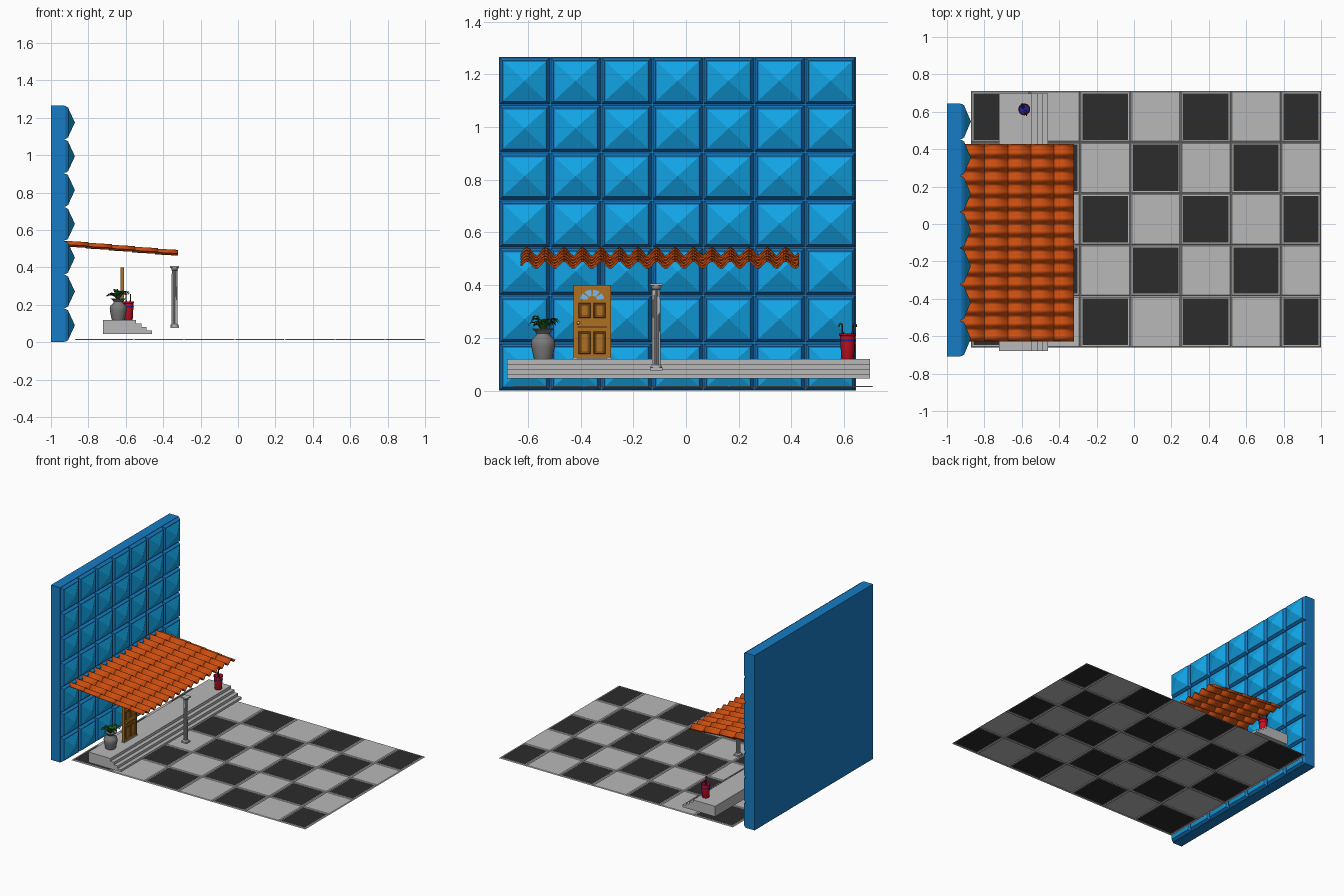
import bpy, bmesh, math, random
from mathutils import Vector

if "Cube" in bpy.data.objects:
    bpy.data.objects.remove(bpy.data.objects["Cube"])

random.seed(4)
rad = math.radians


def mat(name, r, g, b):
    m = bpy.data.materials.new(name)
    m.diffuse_color = (r, g, b, 1)
    m.use_nodes = True
    m.node_tree.nodes["Principled BSDF"].inputs["Base Color"].default_value = m.diffuse_color
    return m


BLUE = mat("wall_blue", 0.008, 0.2, 0.55)
SKY = mat("tile_blue", 0.006, 0.38, 0.8)
BLACK = mat("floor_black", 0.025, 0.025, 0.025)
CLAY = mat("clay", 0.6, 0.075, 0.005)
WOOD = mat("wood", 0.42, 0.16, 0.015)
DARKWOOD = mat("dark_wood", 0.2, 0.07, 0.01)
GLASS = mat("glass", 0.2, 0.5, 0.85)
BRASS = mat("brass", 0.75, 0.5, 0.1)
LEAF = mat("leaf_green", 0.015, 0.09, 0.015)
RED = mat("red", 0.6, 0.005, 0.015)
NAVY = mat("navy", 0.015, 0.015, 0.3)
BROWN = mat("handle_brown", 0.1, 0.03, 0.015)
GREY = mat("stone_grey", 0.48, 0.48, 0.48)
VASE = mat("vase_grey", 0.2, 0.2, 0.2)


def finish(name, bm, mats, smooth=None, fix=True):
    if fix:
        bmesh.ops.recalc_face_normals(bm, faces=bm.faces)
    me = bpy.data.meshes.new(name)
    bm.to_mesh(me)
    bm.free()
    for m in mats:
        me.materials.append(m)
    ob = bpy.data.objects.new(name, me)
    bpy.context.collection.objects.link(ob)
    if smooth:
        bpy.ops.object.select_all(action='DESELECT')
        ob.select_set(True)
        bpy.context.view_layer.objects.active = ob
        bpy.ops.object.shade_smooth_by_angle(angle=rad(smooth))
    return ob


def prism(name, pts, lo, hi, m, axis):
    """Extrude a polygon: axis x takes (y, z) points, axis y takes (x, z)."""
    bm = bmesh.new()
    f = bm.faces.new([bm.verts.new((lo, a, b) if axis == 'x' else (a, lo, b)) for a, b in pts])
    new = bmesh.ops.extrude_face_region(bm, geom=[f])['geom']
    d = Vector((hi - lo, 0, 0)) if axis == 'x' else Vector((0, hi - lo, 0))
    bmesh.ops.translate(bm, vec=d, verts=[v for v in new if isinstance(v, bmesh.types.BMVert)])
    return finish(name, bm, [m])


def box(name, x0, x1, y0, y1, z0, z1, m):
    return prism(name, [(y0, z0), (y1, z0), (y1, z1), (y0, z1)], x0, x1, m, 'x')


def nested(bm, a0, a1, b0, b1, steps, place, mats):
    """Nested rectangles, each step is (inset, height); a raised tile."""
    rings = []
    for i, h in steps:
        cs = [(a0 + i, b0 + i), (a1 - i, b0 + i), (a1 - i, b1 - i), (a0 + i, b1 - i)]
        rings.append([bm.verts.new(place(a, b, h)) for a, b in cs])
    for k in range(len(rings) - 1):
        for j in range(4):
            n = (j + 1) % 4
            f = bm.faces.new((rings[k][j], rings[k][n], rings[k + 1][n], rings[k + 1][j]))
            f.material_index = mats[k]
    f = bm.faces.new(rings[-1])
    f.material_index = mats[-1]
    return f


def lathe(name, prof, cx, cy, m, n=24, flute=0.0, smooth=40):
    bm = bmesh.new()
    rings = []
    for r, z in prof:
        rr = [r * (1 - (flute if k % 2 else 0)) for k in range(n)]
        rings.append([bm.verts.new((cx + rr[k] * math.cos(k * math.tau / n),
                                    cy + rr[k] * math.sin(k * math.tau / n), z)) for k in range(n)])
    for a, b in zip(rings, rings[1:]):
        for k in range(n):
            bm.faces.new((a[k], a[(k + 1) % n], b[(k + 1) % n], b[k]))
    bm.faces.new(rings[0])
    bm.faces.new(rings[-1])
    return finish(name, bm, [m], smooth)


def tube(name, pts, radii, m):
    cu = bpy.data.curves.new(name, 'CURVE')
    cu.dimensions = '3D'
    cu.bevel_depth = 1
    cu.bevel_resolution = 2
    cu.use_fill_caps = True
    sp = cu.splines.new('POLY')
    sp.points.add(len(pts) - 1)
    for p, c, r in zip(sp.points, pts, radii):
        p.co = (*c, 1)
        p.radius = r
    cu.materials.append(m)
    ob = bpy.data.objects.new(name, cu)
    bpy.context.collection.objects.link(ob)
    bpy.ops.object.select_all(action='DESELECT')
    ob.select_set(True)
    bpy.context.view_layer.objects.active = ob
    bpy.ops.object.convert(target='MESH')


# Wall: slab and 7 x 7 pyramid tiles
Y0, Y1, H = -0.709, 0.645, 1.265
box("wall_slab", -1, -0.927, Y0, Y1, 0, H, BLUE)
bm = bmesh.new()
py, pz = (Y1 - Y0) / 7, H / 7
for i in range(7):
    for j in range(7):
        y, z = Y0 + i * py, j * pz
        f = nested(bm, y, y + py, z, z + pz,
                   [(0.003, -0.935), (0.003, -0.921), (0.013, -0.905), (0.019, -0.905)],
                   lambda a, b, h: (h, a, b), [0, 0, 0, 1])
        tip = bmesh.ops.poke(bm, faces=[f])['verts'][0]
        tip.co.x = -0.872
finish("wall_tiles", bm, [BLUE, SKY], fix=False)

# Floor: thin checkered sheet of bevelled tiles
xs = [-0.872, -0.557, -0.289, -0.018, 0.25, 0.519, 0.786, 1.0]
bm = bmesh.new()
for i in range(7):
    for j in range(5):
        y = -0.66 + j * 0.2742
        nested(bm, xs[i], xs[i + 1], y, y + 0.2742, [(0, 0.013), (0.006, 0.018), (0.013, 0.018)],
               lambda a, b, h: (a, b, h), [0, 0, 1 if (i + j) % 2 == 0 else 0])
finish("floor", bm, [GREY, BLACK], fix=False)

# Porch platform with steps
prism("porch_steps", [(-0.722, 0.045), (-0.46, 0.045), (-0.46, 0.062), (-0.488, 0.062),
                      (-0.488, 0.081), (-0.517, 0.081), (-0.517, 0.1), (-0.545, 0.1),
                      (-0.545, 0.12), (-0.722, 0.12)], -0.679, 0.698, GREY, 'y')

# Roof: five overlapping courses of wavy clay tiles
N, S, COURSES = 15, 10, 5
for c in range(COURSES):
    bm = bmesh.new()
    t0, t1 = c / COURSES, min(1, (c + 1.12) / COURSES)
    rows = []
    for t, lift in ((t0, -0.002), (t1, 0.002)):
        row = []
        for k in range(N * S + 1):
            u = (k / S) % 1
            if u < 0.68:
                w = 0.019 * math.sin(math.pi * u / 0.68)
            else:
                w = -0.008 * math.sin(math.pi * (u - 0.68) / 0.32)
            row.append(bm.verts.new((-0.936 + 0.616 * t, -0.627 + 1.052 * k / (N * S),
                                     0.526 - 0.053 * t + w + lift)))
        rows.append(row)
    for k in range(N * S):
        bm.faces.new((rows[0][k], rows[1][k], rows[1][k + 1], rows[0][k + 1]))
    ob = finish("roof_course_%d" % (c + 1), bm, [CLAY], 40, fix=False)
    so = ob.modifiers.new("thickness", 'SOLIDIFY')
    so.thickness = 0.005

# Fluted column
CX, CY = -0.339, -0.113
box("column_plinth", CX - 0.023, CX + 0.023, CY - 0.023, CY + 0.023, 0.077, 0.087, GREY)
box("column_abacus", CX - 0.024, CX + 0.024, CY - 0.024, CY + 0.024, 0.399, 0.407, GREY)
lathe("column_shaft", [(0.0165, 0.09), (0.0165, 0.2), (0.015, 0.39)], CX, CY, GREY, 32, 0.12, 20)
lathe("column_base", [(0.021, 0.087), (0.022, 0.09), (0.021, 0.094), (0.017, 0.097)], CX, CY, GREY)
lathe("column_capital", [(0.015, 0.382), (0.018, 0.385), (0.016, 0.388), (0.022, 0.399)], CX, CY, GREY)

# Door: frame, slab, panels, fan window and knob
D0, D1 = -0.427, -0.285
DM = (D0 + D1) / 2
box("door_slab", -0.626, -0.614, D0 + 0.01, D1 - 0.01, 0.122, 0.392, WOOD)
for n, a, b in (("left", D0, D0 + 0.012), ("right", D1 - 0.012, D1)):
    box("door_jamb_" + n, -0.628, -0.61, a, b, 0.12, 0.4, WOOD)
box("door_lintel", -0.628, -0.61, D0 + 0.012, D1 - 0.012, 0.39, 0.4, WOOD)
box("door_sill", -0.63, -0.608, D0 - 0.004, D1 + 0.004, 0.118, 0.124, GREY)
bm = bmesh.new()
for a in (D0 + 0.02, DM + 0.006):
    for z0, z1 in ((0.138, 0.225), (0.275, 0.333)):
        nested(bm, a, a + 0.045, z0, z1, [(0, -0.614), (0.002, -0.611), (0.007, -0.611), (0.011, -0.6135)],
               lambda p, q, h: (h, p, q), [0, 0, 0, 1])
finish("door_panels", bm, [DARKWOOD, WOOD], fix=False)
box("door_mid_rail", -0.615, -0.61, D0 + 0.015, D1 - 0.015, 0.238, 0.246, DARKWOOD)
for k in range(4):
    a0, a1 = k * 45 + 5, k * 45 + 40
    arc = [(DM + r * math.cos(rad(a)), 0.344 + r * 0.85 * math.sin(rad(a)))
           for r, s in ((0.018, 1), (0.046, -1)) for a in (a0, (a0 + a1) / 2, a1)[::s]]
    prism("fan_pane_%d" % (k + 1), arc, -0.628, -0.611, GLASS, 'x')
bpy.ops.mesh.primitive_uv_sphere_add(segments=12, ring_count=8, radius=0.006,
                                     location=(-0.606, D0 + 0.019, 0.257))
knob = bpy.context.object
knob.name = "door_knob"
knob.data.materials.append(BRASS)

# Vase with a leafy plant
VX, VY = -0.64, -0.542
lathe("vase", [(0.034, 0.12), (0.036, 0.125), (0.044, 0.165), (0.046, 0.182), (0.041, 0.197),
               (0.026, 0.211), (0.025, 0.217), (0.034, 0.229), (0.041, 0.232), (0.04, 0.235),
               (0.022, 0.22)], VX, VY, VASE)
bm = bmesh.new()
for k in range(18):
    ang = k * 2.4
    reach = random.uniform(0.55, 1.0) * 0.076
    rise = 0.06 - 0.45 * reach + random.uniform(0, 0.025)
    d, side = Vector((math.cos(ang), math.sin(ang), 0)), Vector((-math.sin(ang), math.cos(ang), 0))
    prev = None
    for s, w in ((0, 0.003), (0.3, 0.009), (0.55, 0.012), (0.8, 0.008), (1, 0.0008)):
        p = Vector((VX, VY, 0.222)) + d * reach * s
        p.z += rise * math.sin(s * 2.4)
        up = Vector((0, 0, w * 0.35))
        cur = [bm.verts.new(q) for q in (p - side * w + up, p, p + side * w + up)]
        if prev:
            for j in (0, 1):
                bm.faces.new((prev[j], cur[j], cur[j + 1], prev[j + 1]))
        prev = cur
finish("plant_leaves", bm, [LEAF], fix=False)

# Umbrella stand with two umbrellas
BX, BY = -0.587, 0.613
lathe("umbrella_stand", [(0.022, 0.12), (0.024, 0.123), (0.029, 0.208), (0.032, 0.21), (0.032, 0.217),
                         (0.028, 0.217), (0.021, 0.126)], BX, BY, RED)
lathe("stand_band", [(0.0262, 0.186), (0.0292, 0.186), (0.0297, 0.193), (0.0267, 0.193)], BX, BY, NAVY)
for n, s, m in (("left", -1, NAVY), ("right", 1, NAVY)):
    foot = Vector((BX + s * 0.006, BY - s * 0.006, 0.128))
    top = Vector((BX - 0.012 * s, BY + s * 0.02, 0.222))
    tube("umbrella_canopy_" + n, [foot, foot.lerp(top, 0.7), top], [0.002, 0.009, 0.004], m)
    hook = [top + Vector((0, s * (0.006 - 0.006 * math.cos(rad(a))), 0.024 + 0.008 * math.sin(rad(a))))
            for a in range(0, 211, 30)]
    tube("umbrella_handle_" + n, [top] + hook, [0.0025] + [0.0035] * len(hook), BROWN)
